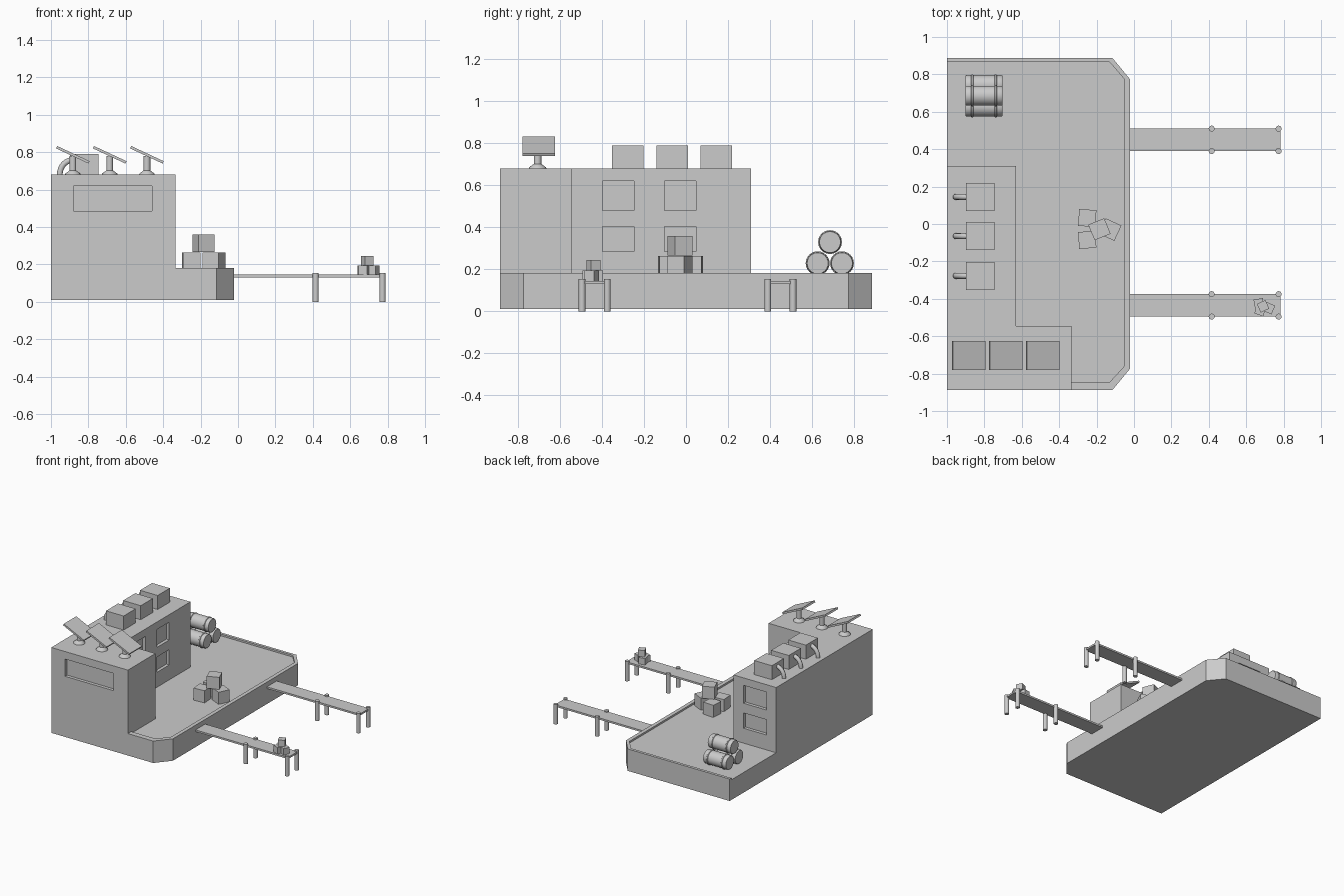
import bpy, bmesh
from math import radians, pi, sin, cos
from mathutils import Matrix, Vector

if "Cube" in bpy.data.objects:
    bpy.data.objects.remove(bpy.data.objects["Cube"])


def finish(name, bm, smooth=False):
    bmesh.ops.recalc_face_normals(bm, faces=bm.faces[:])
    me = bpy.data.meshes.new(name)
    bm.to_mesh(me)
    bm.free()
    ob = bpy.data.objects.new(name, me)
    bpy.context.collection.objects.link(ob)
    if smooth:
        bpy.ops.object.select_all(action='DESELECT')
        ob.select_set(True)
        bpy.context.view_layer.objects.active = ob
        bpy.ops.object.shade_smooth_by_angle(angle=radians(40))
    return ob


def prism(name, pts, z0, z1):
    bm = bmesh.new()
    f = bm.faces.new([bm.verts.new((x, y, z0)) for x, y in pts])
    up = bmesh.ops.extrude_face_region(bm, geom=[f])['geom']
    bmesh.ops.translate(bm, vec=(0, 0, z1 - z0),
                        verts=[v for v in up if isinstance(v, bmesh.types.BMVert)])
    return finish(name, bm)


def box(name, centre, size, rot=0, axis='Z'):
    bm = bmesh.new()
    m = Matrix.Translation(centre) @ Matrix.Rotation(radians(rot), 4, axis) @ Matrix.Diagonal((*size, 1))
    bmesh.ops.create_cube(bm, size=1, matrix=m)
    return finish(name, bm)


def lathe(name, profile, matrix, n=24):
    """Spin (radius, height) points about local z, capping both ends."""
    bm = bmesh.new()
    rings = [[bm.verts.new(matrix @ Vector((r * cos(2 * pi * i / n), r * sin(2 * pi * i / n), z)))
              for i in range(n)] for r, z in profile]
    for a, b in zip(rings, rings[1:]):
        for i in range(n):
            j = (i + 1) % n
            bm.faces.new((a[i], a[j], b[j], b[i]))
    bm.faces.new(rings[0])
    bm.faces.new(rings[-1])
    return finish(name, bm, True)


def cut(ob, cutter):
    mod = ob.modifiers.new('cut', 'BOOLEAN')
    mod.operation, mod.solver, mod.object = 'DIFFERENCE', 'EXACT', cutter
    bpy.context.view_layer.objects.active = ob
    bpy.ops.object.modifier_apply(modifier=mod.name)
    bpy.data.objects.remove(cutter)


DECK, RIM, ROOF = 0.168, 0.182, 0.68

# Quay and L-shaped building in one block
station = prism('quay_and_building',
                [(-1, -.887), (-.115, -.887), (-.022, -.775), (-.022, .775), (-.115, .887), (-1, .887)],
                0.01, ROOF)
walls = [(-.63, .31), (-.63, -.545), (-.335, -.545)]
cut(station, prism('yard_cutter', [(-1.1, .31)] + walls + [(-.335, -1), (.1, -1), (.1, 1), (-1.1, 1)], RIM, 0.9))
# Sunken deck inside a low rim
cut(station, prism('deck_cutter', [(-1.1, .31)] + walls + [
    (-.335, -.845), (-.13, -.845), (-.052, -.76), (-.052, .775), (-.13, .865), (-1.1, .865)], DECK, 0.3))
# Recessed windows
cut(station, box('window_cutter', (-.67, -.887, .553), (.42, .05, .135)))
for z, h in ((.551, .14), (.345, .12)):
    for y in (-.322, -.028):
        cut(station, box('window_cutter', (-.63, y, z), (.05, .15, h)))
    cut(station, box('window_cutter', (-.815, .31, z), (.2, .05, h)))

# Roof ventilation units with bent pipes
for y in (.145, -.065, -.277):
    box('vent_unit', (-.823, y, ROOF + .055), (.153, .15, .11))
    cu = bpy.data.curves.new('vent_pipe', 'CURVE')
    cu.dimensions, cu.bevel_depth, cu.bevel_resolution, cu.use_fill_caps = '3D', 0.016, 3, True
    sp = cu.splines.new('POLY')
    path = [(-.953 + .07 * (1 - cos(t)), y, ROOF + .078 * sin(t)) for t in [i * pi / 16 for i in range(9)]]
    sp.points.add(len(path) - 1)
    for p, co in zip(sp.points, path):
        p.co = (*co, 1)
    bpy.context.collection.objects.link(bpy.data.objects.new('vent_pipe', cu))

# Tilted solar panels on posts
for x in (-.883, -.686, -.487):
    box('solar_panel', (x, -.702, .786), (.192, .155, .014), 25, 'Y')
    lathe('panel_post', [(.042, 0), (.04, .006), (.018, .022), (.018, .1)],
          Matrix.Translation((x, -.707, ROOF)), 16)

# Stacked barrels with ribs
barrel = [(.05, 0), (.053, .005), (.053, .03), (.057, .033), (.057, .04), (.053, .043),
          (.053, .155), (.057, .158), (.057, .165), (.053, .168), (.053, .192), (.05, .197)]
for y, z in ((.627, .229), (.743, .229), (.686, .33)):
    lathe('barrel', barrel, Matrix.Translation((-.901, y, z)) @ Matrix.Rotation(pi / 2, 4, 'Y'))

# Crates on the deck
for x, y, z, r in ((-.25, .032, DECK, -4), (-.25, -.085, DECK, 4), (-.128, -.03, DECK, -25), (-.185, -.028, DECK + .097, 22)):
    box('crate', (x, y, z + .0475), (.092, .09, .095), r)

# Piers with posts
for s in (1, -1):
    yc = .45 if s > 0 else -.435
    box('pier_deck', (.38, yc, .138), (.804, .12, .014))
    for x in (.415, .773):
        for dy in (-.06, .06):
            lathe('pier_post', [(.016, 0), (.016, .155)], Matrix.Translation((x, yc + dy, 0)), 16)

# Small crates at the pier end
for x, y, z, r in ((.668, -.425, .145, 10), (.675, -.462, .145, -20), (.722, -.45, .145, -25), (.69, -.44, .195, 25)):
    box('small_crate', (x, y, z + .025), (.05, .05, .05), r)
